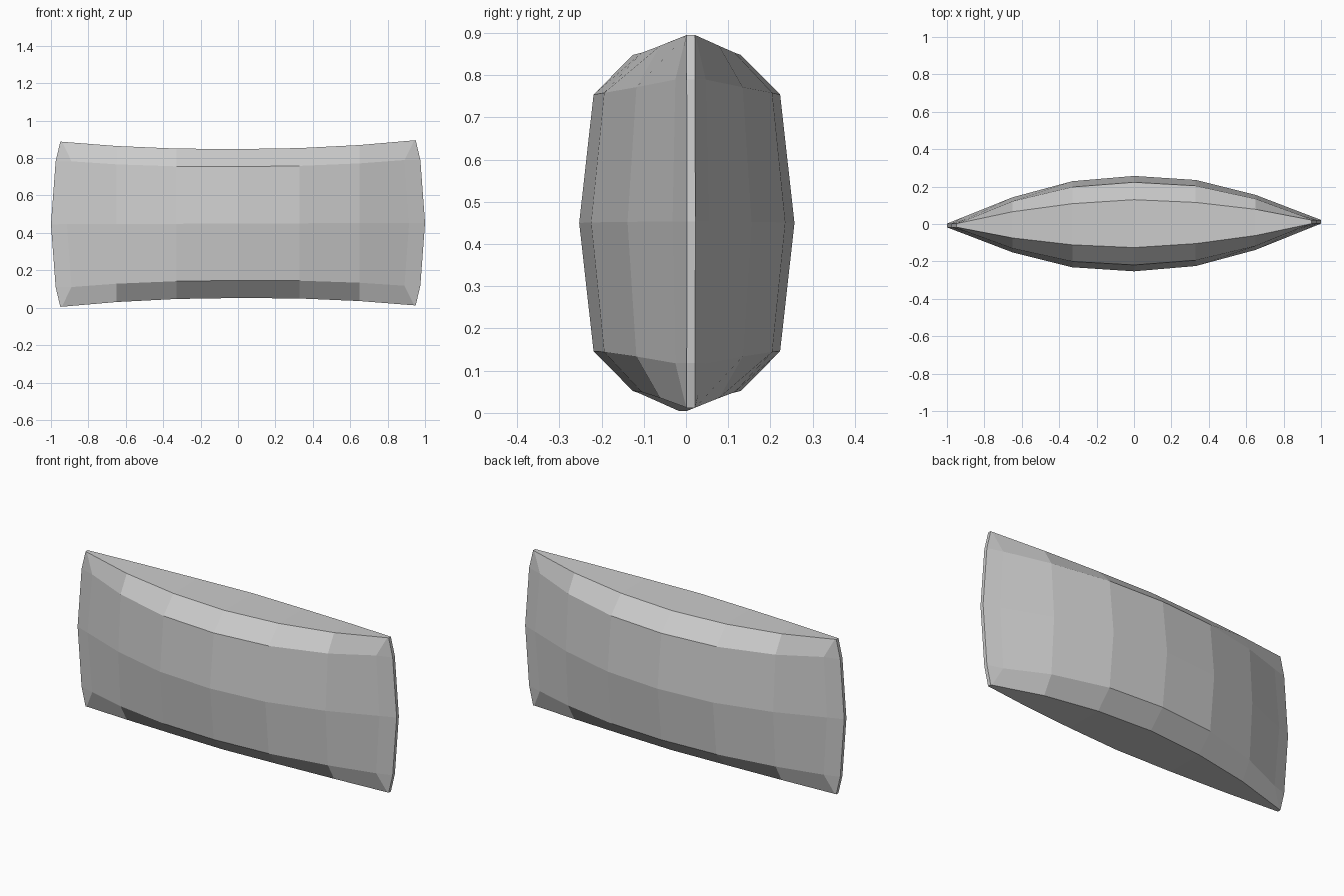
import bpy
import bmesh

cube = bpy.data.objects.get("Cube")
if cube:
    bpy.data.objects.remove(cube, do_unlink=True)

MID_Z = 0.45

# Half cross-sections from the centre outward; each entry is (x, half depth, height above middle)
# for the middle, shoulder and rim rows
SECTIONS = [
    [(0.00, 0.255, 0), (0.00, 0.221, 0.304), (0.00, 0.128, 0.398)],
    [(0.33, 0.230, 0), (0.33, 0.199, 0.307), (0.33, 0.110, 0.402)],
    [(0.65, 0.147, 0), (0.65, 0.126, 0.319), (0.65, 0.070, 0.417)],
    [(0.915, 0.043, 0), (0.89, 0.036, 0.336), (0.942, 0.011, 0.441)],
    [(1.00, 0.010, 0), (0.975, 0.010, 0.336), (0.95, 0.010, 0.442)],
]


def ring(bm, section, side):
    """Closed loop of points round the cushion at one station."""
    mid, shoulder, rim = section
    loop = [(rim, -1, -1), (shoulder, -1, -1), (mid, -1, 1), (shoulder, -1, 1), (rim, -1, 1),
            (rim, 1, 1), (shoulder, 1, 1), (mid, 1, 1), (shoulder, 1, -1), (rim, 1, -1)]
    verts = []
    for (x, y, z), sy, sz in loop:
        x *= side
        # slight skew of the whole cushion
        verts.append(bm.verts.new((x, sy * y + 0.01 * x + 0.002, MID_Z + sz * z + 0.004 * x)))
    return verts


# Cushion body
bm = bmesh.new()
rings = [ring(bm, s, -1) for s in reversed(SECTIONS[1:])]
rings += [ring(bm, s, 1) for s in SECTIONS]
for a, b in zip(rings, rings[1:]):
    for i in range(len(a)):
        j = (i + 1) % len(a)
        bm.faces.new((a[i], b[i], b[j], a[j]))

# Narrow end strips
for r in (rings[0], rings[-1]):
    n = len(r)
    for i in range(n // 2 - 1):
        bm.faces.new((r[i], r[i + 1], r[n - 2 - i], r[n - 1 - i]))

bmesh.ops.recalc_face_normals(bm, faces=bm.faces)
mesh = bpy.data.meshes.new("cushion")
bm.to_mesh(mesh)
bm.free()

# Plain grey cloth
grey = bpy.data.materials.new("light_grey")
grey.use_nodes = True
colour = (0.6, 0.6, 0.6, 1)
grey.diffuse_color = colour
grey.node_tree.nodes["Principled BSDF"].inputs["Base Color"].default_value = colour
mesh.materials.append(grey)

cushion = bpy.data.objects.new("cushion", mesh)
bpy.context.collection.objects.link(cushion)
